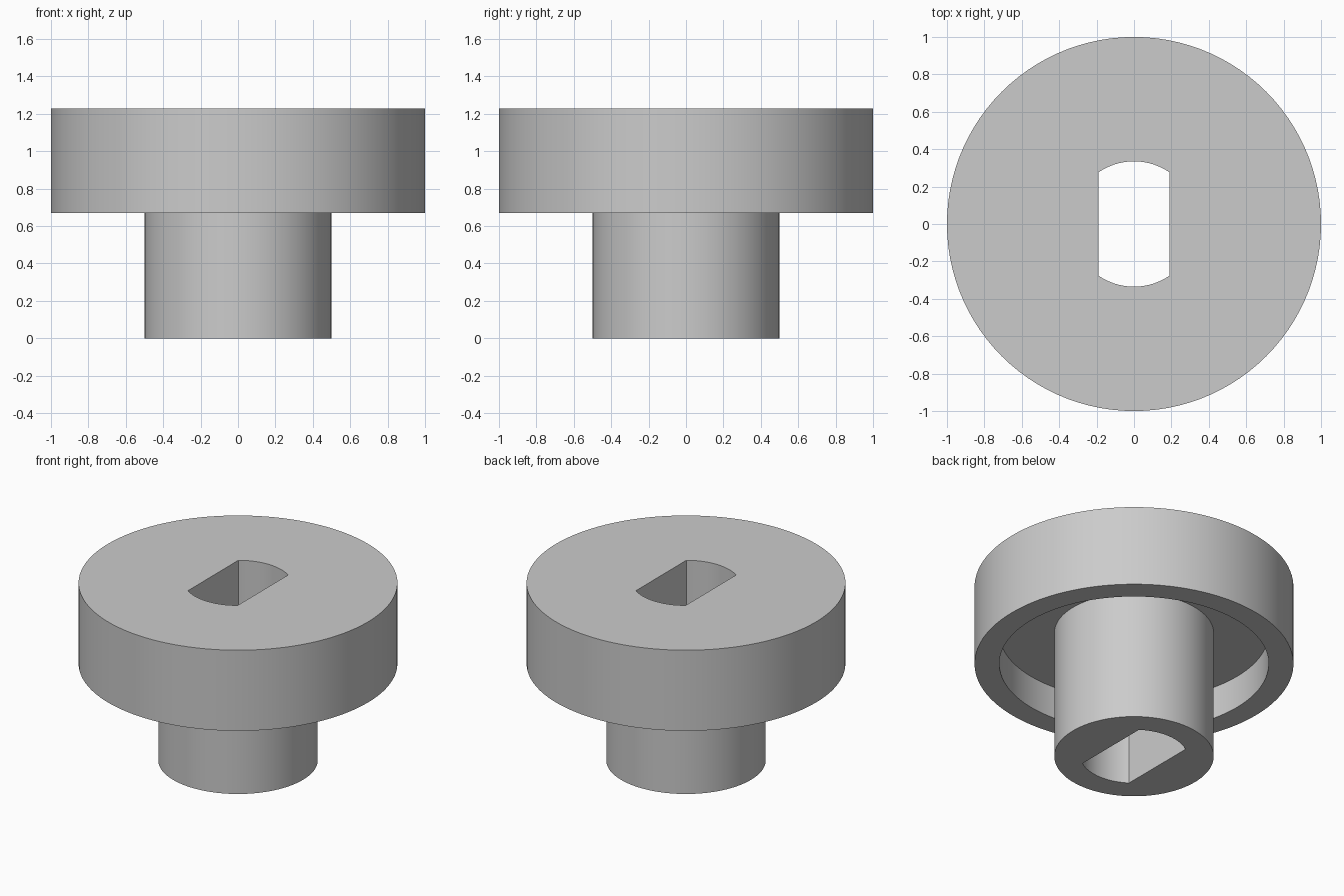
import bpy
import bmesh
from math import cos, sin, pi, radians

cube = bpy.data.objects.get("Cube")
if cube:
    bpy.data.objects.remove(cube, do_unlink=True)

SEGMENTS = 104          # places vertices exactly on the slot corners
HEIGHT, CAP_BASE, RECESS_TOP = 1.228, 0.67, 0.893
CAP_R, RECESS_R, STEM_R = 1.0, 0.845, 0.5
SLOT_R, SLOT_HALF_WIDTH = 0.335, 0.1903


def round_wall(radius):
    return lambda a: radius


def slot_wall(a):
    """Double-D bore: a circle cut by two flats facing left and right."""
    return min(SLOT_R, SLOT_HALF_WIDTH / max(abs(cos(a)), 0.001))


# Closed cross-section, from the stem's foot up to the cap and down the bore
section = [
    (slot_wall, 0),
    (round_wall(STEM_R), 0),
    (round_wall(STEM_R), RECESS_TOP),
    (round_wall(RECESS_R), RECESS_TOP),
    (round_wall(RECESS_R), CAP_BASE),
    (round_wall(CAP_R), CAP_BASE),
    (round_wall(CAP_R), HEIGHT),
    (slot_wall, HEIGHT),
]

# Sweep the section around the axis
bm = bmesh.new()
angles = [2 * pi * i / SEGMENTS for i in range(SEGMENTS)]
rings = [[bm.verts.new((wall(a) * cos(a), wall(a) * sin(a), z)) for a in angles]
         for wall, z in section]
for k, ring in enumerate(rings):
    following = rings[(k + 1) % len(rings)]
    for i in range(SEGMENTS):
        j = (i + 1) % SEGMENTS
        bm.faces.new((ring[i], ring[j], following[j], following[i]))
bmesh.ops.recalc_face_normals(bm, faces=bm.faces)

mesh = bpy.data.meshes.new("slotted_knob")
bm.to_mesh(mesh)
bm.free()
knob = bpy.data.objects.new("slotted_knob", mesh)
bpy.context.collection.objects.link(knob)

# Plain grey
grey = bpy.data.materials.new("light_grey")
grey.use_nodes = True
colour = (0.6, 0.6, 0.6, 1)
grey.diffuse_color = colour
grey.node_tree.nodes["Principled BSDF"].inputs["Base Color"].default_value = colour
mesh.materials.append(grey)

# Smooth walls with crisp rims
bpy.ops.object.select_all(action="DESELECT")
knob.select_set(True)
bpy.context.view_layer.objects.active = knob
bpy.ops.object.shade_smooth_by_angle(angle=radians(30))
